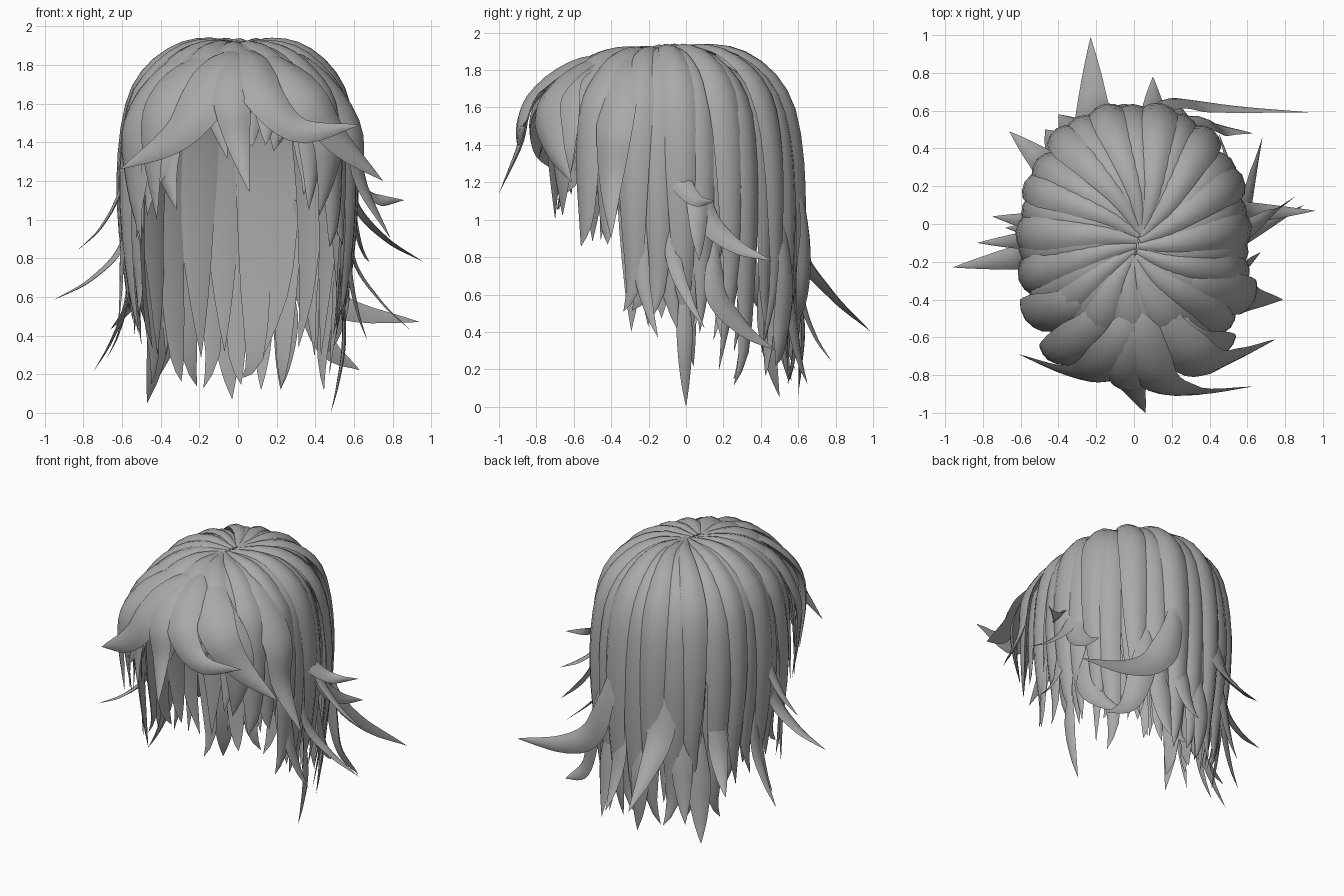
import bpy, bmesh, math, random
from mathutils import Vector

random.seed(7)
cube = bpy.data.objects.get("Cube")
if cube:
    bpy.data.objects.remove(cube, do_unlink=True)

hair = bpy.data.materials.new("hair_grey")
hair.use_nodes = True
colour = (0.4, 0.4, 0.4, 1)
hair.diffuse_color = colour
hair.node_tree.nodes["Principled BSDF"].inputs["Base Color"].default_value = colour

# Cap profile: fraction of the way from crown to rim, and height
PROFILE = [(0.01, 1.9), (0.3, 1.915), (0.55, 1.87), (0.78, 1.75), (0.92, 1.57),
           (0.99, 1.3), (1.01, 1.0), (1.0, 0.65), (0.97, 0.3), (0.95, 0)]
# Lens section of a lock: across, outward
SECTION = [(-1, 0), (-0.6, 0.65), (0, 1), (0.6, 0.65), (1, 0), (0, -0.3)]


def hull(angle, s, z):
    """Point on the head shape; angle 0 is the back, 90 the +x side."""
    a = math.radians(angle)
    sx, cy, n = math.sin(a), math.cos(a), 2.3
    r = (abs(sx / 0.58) ** n + abs(cy / 0.69) ** n) ** (-1 / n)
    root = Vector((0.02 + 0.02 * cy, -0.11 + 0.06 * cy))
    xy = root.lerp(Vector((r * sx, r * cy - 0.09)), s)
    # the sides draw in a little towards the neck
    narrow = 1 - 0.1 * max(0, 1.1 - z)
    return Vector((xy.x * narrow, xy.y, z - 0.08 * s * max(0, -cy) * (z > 1.7)))


def rim(z):
    """Cap fraction at a height below the crown."""
    for (s0, z0), (s1, z1) in zip(PROFILE[1:], PROFILE[2:]):
        if z >= z1:
            return s0 + (s1 - s0) * (z0 - z) / (z0 - z1)
    return PROFILE[-1][0]


def spline(points, t):
    """Catmull-Rom point through the control points."""
    p = [points[0] * 2 - points[1]] + points + [points[-1] * 2 - points[-2]]
    f = min(t, 0.9999) * (len(points) - 1)
    i = int(f)
    u = f - i
    a, b, c, d = p[i:i + 4]
    return 0.5 * (2 * b + (c - a) * u + (2 * a - 5 * b + 4 * c - d) * u * u
                  + (3 * b - a - 3 * c + d) * u ** 3)


def lock(bm, points, width, grow=0.3, taper=3, thick=0.42, steps=18):
    """Sweep the lens section along a path that ends in a point."""
    rings = []
    for k in range(steps):
        t = k / steps
        p = spline(points, t)
        tangent = (spline(points, t + 0.01) - spline(points, max(t - 0.01, 0))).normalized()
        out = p - Vector((0, -0.1, min(p.z, 1.3)))
        out = (out - tangent * out.dot(tangent)).normalized()
        side = tangent.cross(out)
        w = width * (0.16 + 0.84 * min(1, t / grow)) * (1 - t ** taper)
        rings.append([bm.verts.new(p + side * (w * x) + out * (w * thick * y))
                      for x, y in SECTION])
    tip = bm.verts.new(points[-1])
    count = len(SECTION)
    for i in range(count):
        j = (i + 1) % count
        for a, b in zip(rings, rings[1:]):
            bm.faces.new((a[i], a[j], b[j], b[i]))
        bm.faces.new((rings[-1][i], rings[-1][j], tip))
    bm.faces.new(rings[0])


def finish(bm, name):
    bmesh.ops.recalc_face_normals(bm, faces=bm.faces)
    mesh = bpy.data.meshes.new(name)
    bm.to_mesh(mesh)
    bm.free()
    mesh.materials.append(hair)
    ob = bpy.data.objects.new(name, mesh)
    bpy.context.collection.objects.link(ob)
    bpy.ops.object.select_all(action='DESELECT')
    ob.select_set(True)
    bpy.context.view_layer.objects.active = ob
    bpy.ops.object.shade_smooth_by_angle(angle=math.radians(40))


def end_height(angle):
    """Length rule: long at the back, shorter beside the face, short fringe."""
    a = abs((angle + 180) % 360 - 180)
    for limit, low, high in ((60, 0.1, 0.4), (95, 0.3, 0.55), (113, 0.4, 0.6),
                             (133, 0.85, 1.0), (150, 1.0, 1.15)):
        if a < limit:
            return random.uniform(low, high)
    return random.uniform(1.3, 1.42)


def cap_layer(name, count, scale, width, drop, shift):
    """Ring of locks running from the crown over the head and down."""
    bm = bmesh.new()
    for i in range(count):
        angle = 360 * (i + shift) / count + random.uniform(-2, 2)
        end = end_height(angle) + drop
        lift = (0.015 if i % 2 else -0.012) * scale
        sway = random.uniform(-7, 7)
        path = []
        for s, z in PROFILE:
            if z < end + 0.12:
                break
            twist = 15 * (1 - s) ** 2 if s < 1 else 0
            path.append(hull(angle + twist, s * scale + lift * s, z * (0.5 + scale / 2) + lift * 0.5))
        path.append(hull(angle + sway, (rim(end) + random.uniform(-0.03, 0.05)) * scale, end))
        lock(bm, path, width * random.uniform(0.9, 1.2), grow=0.45, taper=4)
    finish(bm, name)


cap_layer("outer_locks", 30, 1.0, 0.105, 0, 0)
cap_layer("inner_locks", 26, 0.94, 0.115, 0.03, 0.5)


def swept_layer(name, locks):
    """Hand-placed locks: width, then points from root to tip."""
    bm = bmesh.new()
    for width, pts in locks:
        lock(bm, [Vector(p) for p in pts], width, grow=0.4, taper=2.6, thick=0.35)
    finish(bm, name)


# Fringe swept over the forehead
swept_layer("fringe", [
    (0.16, [(0, -0.3, 1.87), (-0.04, -0.58, 1.82), (-0.17, -0.76, 1.62),
            (-0.33, -0.78, 1.42), (-0.61, -0.69, 1.26)]),
    (0.12, [(0, -0.28, 1.87), (-0.02, -0.6, 1.82), (-0.03, -0.82, 1.62),
            (0, -0.88, 1.4), (0.06, -1.0, 1.14)]),
    (0.13, [(0.03, -0.28, 1.88), (0.06, -0.58, 1.83), (0.13, -0.82, 1.64),
            (0.32, -0.88, 1.46), (0.63, -0.86, 1.49)]),
    (0.15, [(0.05, -0.26, 1.88), (0.17, -0.54, 1.81), (0.36, -0.73, 1.62),
            (0.52, -0.7, 1.4), (0.75, -0.61, 1.2)]),
    (0.14, [(-0.02, -0.26, 1.88), (-0.16, -0.5, 1.82), (-0.37, -0.66, 1.62),
            (-0.44, -0.7, 1.4), (-0.42, -0.7, 1.0)])])

# Broad locks beside the face
swept_layer("temple_locks", [
    (0.13, [(0.05, -0.2, 1.89), (0.34, -0.33, 1.81), (0.58, -0.38, 1.5),
            (0.63, -0.4, 1.2), (0.79, -0.4, 0.9)]),
    (0.13, [(-0.05, -0.22, 1.89), (-0.33, -0.42, 1.79), (-0.53, -0.48, 1.5),
            (-0.54, -0.49, 1.2), (-0.5, -0.5, 0.88)]),
    (0.13, [(0.08, -0.3, 1.86), (0.28, -0.6, 1.74), (0.45, -0.65, 1.45),
            (0.46, -0.66, 1.25), (0.42, -0.66, 1.02)])])

# Long curls that drop down the back, then sweep out sideways
swept_layer("back_curls", [
    (0.11, [(0.12, 0.58, 1.35), (0.2, 0.63, 0.95), (0.33, 0.62, 0.67),
            (0.58, 0.6, 0.53), (0.94, 0.59, 0.47)]),
    (0.1, [(0.3, 0.5, 1.1), (0.36, 0.53, 0.7), (0.45, 0.5, 0.36), (0.63, 0.48, 0.22)])])


def flick_layer(name, flicks):
    """Loose spikes: root angle, root height, tip and width."""
    bm = bmesh.new()
    for angle, top, tip, width in flicks:
        tip = Vector(tip)
        bend = top * 0.5 + tip.z * 0.5
        p1 = hull(angle, rim(bend) * 1.04, bend)
        p2 = p1.lerp(tip, 0.45) - Vector((0, 0, 0.05))
        lock(bm, [hull(angle, rim(top) * 0.96, top), p1, p2, tip], width, taper=1.8, thick=0.35)
    finish(bm, name)


flick_layer("left_flicks", [
    (76, 1.4, (0.96, 0.07, 0.78), 0.07), (84, 1.3, (0.86, 0.15, 1.1), 0.07),
    (72, 1.25, (0.68, 0.46, 0.78), 0.08), (88, 1.2, (0.9, 0.1, 0.42), 0.05),
    (104, 1.1, (0.67, -0.15, 0.37), 0.05), (82, 0.75, (0.48, 0, 0), 0.05),
    (66, 0.9, (0.45, 0.48, 0.3), 0.08)])
flick_layer("right_flicks", [
    (-90, 1.45, (-0.83, -0.1, 0.84), 0.05), (-98, 1.15, (-0.96, -0.23, 0.58), 0.08),
    (-80, 1.0, (-0.75, 0.04, 0.21), 0.05), (-50, 1.0, (-0.66, 0.49, 0.43), 0.08),
    (-84, 0.9, (-0.68, -0.02, 0.28), 0.04), (-104, 1.4, (-0.62, -0.2, 0.42), 0.05),
    (-40, 0.8, (-0.47, 0.5, 0.05), 0.09)])
flick_layer("back_flicks", [
    (-18, 1.3, (-0.23, 0.99, 0.4), 0.11), (9, 0.9, (0.1, 0.78, 0.24), 0.07),
    (-5, 0.8, (-0.03, 0.6, 0.07), 0.08), (22, 0.8, (0.22, 0.65, 0.12), 0.08),
    (-30, 0.9, (-0.4, 0.58, 0.2), 0.08)])
